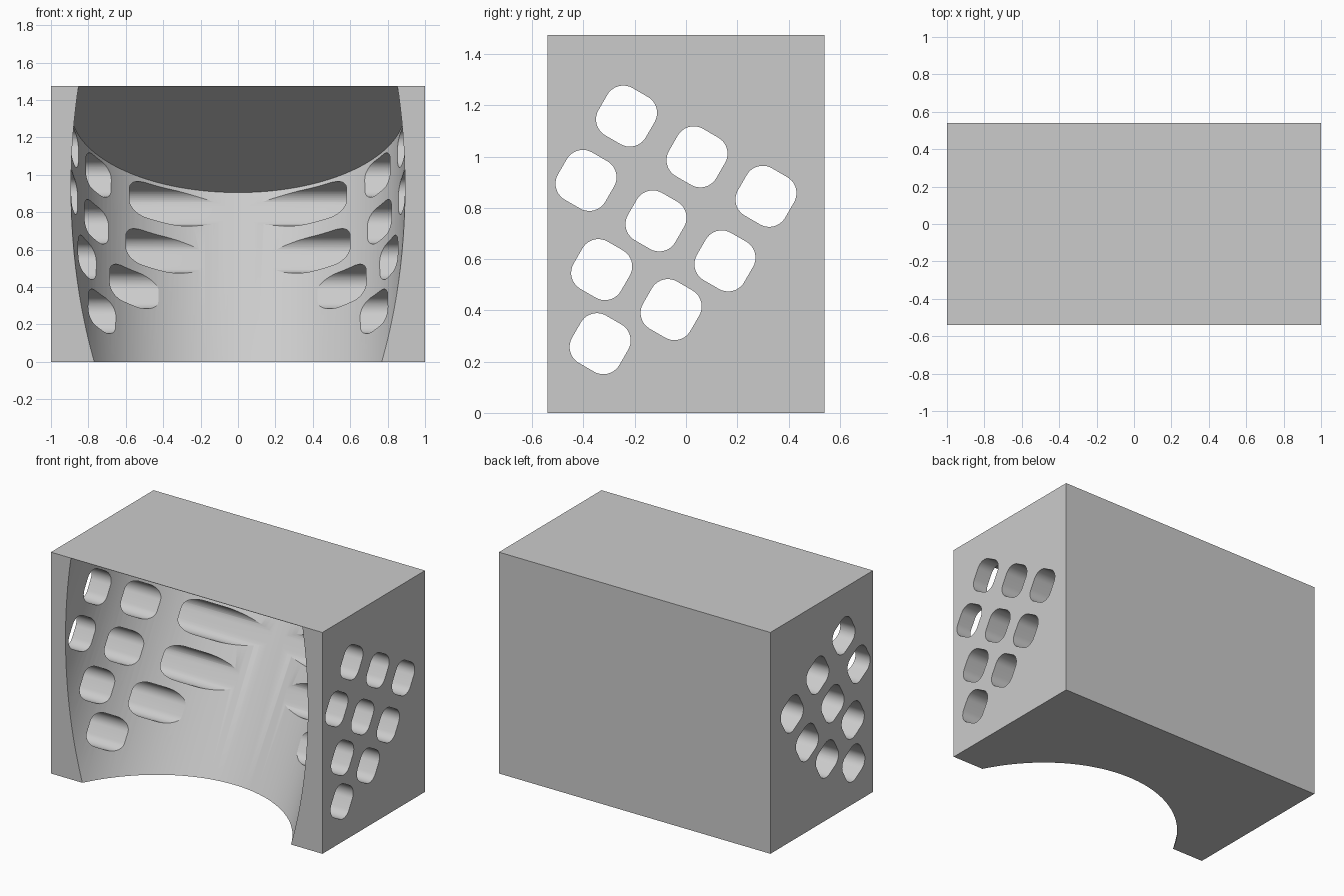
import bpy, bmesh, math
from mathutils import Matrix, Vector

if "Cube" in bpy.data.objects:
    bpy.data.objects.remove(bpy.data.objects["Cube"], do_unlink=True)

WIDTH, DEPTH, HEIGHT = 2.0, 1.08, 1.474
TILT = math.radians(29.3)
HOLE_TURN = math.radians(-30)
HOLE_SIDE, HOLE_RADIUS = 0.213, 0.072
# Hole centres as (y, z)
HOLES = [(-0.232, 1.158), (0.043, 0.999), (0.312, 0.845),
         (-0.39, 0.907), (-0.117, 0.749), (0.152, 0.593),
         (-0.329, 0.559), (-0.058, 0.403), (-0.335, 0.27)]

grey = bpy.data.materials.new("light grey")
grey.use_nodes = True
colour = (0.6, 0.6, 0.6, 1)
grey.diffuse_color = colour
grey.node_tree.nodes["Principled BSDF"].inputs["Base Color"].default_value = colour


def make_object(name, bm):
    bmesh.ops.recalc_face_normals(bm, faces=bm.faces)
    mesh = bpy.data.meshes.new(name)
    bm.to_mesh(mesh)
    bm.free()
    mesh.materials.append(grey)
    obj = bpy.data.objects.new(name, mesh)
    bpy.context.collection.objects.link(obj)
    return obj


def rounded_square(side, radius, steps=10):
    """Outline points of a square with rounded corners."""
    inner = side / 2 - radius
    points = []
    for corner in range(4):
        mid = math.pi / 4 + corner * math.pi / 2
        cx = math.copysign(inner, math.cos(mid))
        cy = math.copysign(inner, math.sin(mid))
        for i in range(steps + 1):
            a = (corner + i / steps) * math.pi / 2
            points.append((cx + radius * math.cos(a), cy + radius * math.sin(a)))
    return points


def cut(target, cutter):
    cutter.hide_render = True
    mod = target.modifiers.new("cut", "BOOLEAN")
    mod.operation, mod.solver, mod.object = "DIFFERENCE", "EXACT", cutter
    bpy.context.view_layer.objects.active = target
    bpy.ops.object.modifier_apply(modifier=mod.name)
    bpy.data.objects.remove(cutter, do_unlink=True)


# Solid block
bm = bmesh.new()
bmesh.ops.create_cube(bm, size=1, matrix=Matrix.Translation((0, 0, HEIGHT / 2))
                      @ Matrix.Diagonal((WIDTH, DEPTH, HEIGHT, 1)))
block = make_object("block", bm)

# Leaning cylinder whose end cap forms the sloping ceiling
bm = bmesh.new()
length = 4
place = (Matrix.Translation((0, -0.309, 1.342)) @ Matrix.Rotation(-TILT, 4, "X")
         @ Matrix.Translation((0, 0, -length / 2)))
bmesh.ops.create_cone(bm, cap_ends=True, segments=160, radius1=0.893,
                      radius2=0.893, depth=length, matrix=place)
cut(block, make_object("cavity_cutter", bm))

# Rounded square holes running from side to side
bm = bmesh.new()
turn = Matrix.Rotation(HOLE_TURN, 2)
outline = [turn @ Vector(p) for p in rounded_square(HOLE_SIDE, HOLE_RADIUS)]
for y, z in HOLES:
    face = bm.faces.new([bm.verts.new((-1.2, y + p.x, z + p.y)) for p in outline])
    side = bmesh.ops.extrude_face_region(bm, geom=[face])["geom"]
    bmesh.ops.translate(bm, vec=(2.4, 0, 0),
                        verts=[v for v in side if isinstance(v, bmesh.types.BMVert)])
cut(block, make_object("hole_cutter", bm))

# Smooth curved walls, sharp rims
bpy.ops.object.select_all(action="DESELECT")
block.select_set(True)
bpy.context.view_layer.objects.active = block
bpy.ops.object.shade_smooth_by_angle(angle=math.radians(25))
